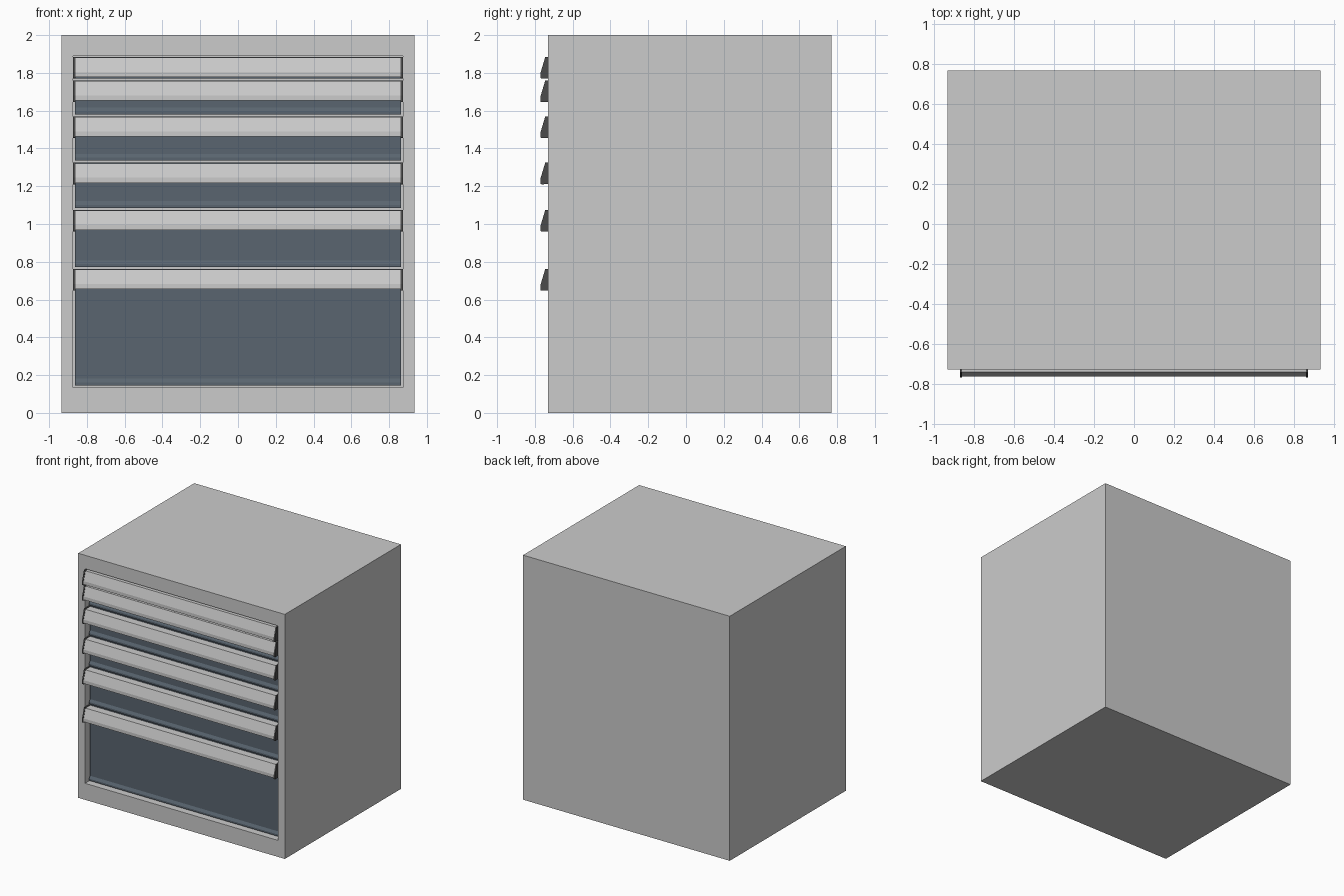
import bpy, bmesh

if "Cube" in bpy.data.objects:
    bpy.data.objects.remove(bpy.data.objects["Cube"])


def material(name, rgb):
    m = bpy.data.materials.new(name)
    m.diffuse_color = (*rgb, 1)
    m.use_nodes = True
    m.node_tree.nodes["Principled BSDF"].inputs["Base Color"].default_value = m.diffuse_color
    return m


blue = material("slate_blue", (0.10, 0.13, 0.16))
dark = material("dark_plastic", (0.07, 0.07, 0.07))


def extrude_x(name, profile, x0, x1, mat=None):
    """Solid prism along x from a closed (y, z) profile."""
    bm = bmesh.new()
    face = bm.faces.new([bm.verts.new((x0, y, z)) for y, z in profile])
    ext = bmesh.ops.extrude_face_region(bm, geom=[face])
    moved = [v for v in ext["geom"] if isinstance(v, bmesh.types.BMVert)]
    bmesh.ops.translate(bm, verts=moved, vec=(x1 - x0, 0, 0))
    bmesh.ops.recalc_face_normals(bm, faces=bm.faces)
    mesh = bpy.data.meshes.new(name)
    bm.to_mesh(mesh)
    bm.free()
    ob = bpy.data.objects.new(name, mesh)
    bpy.context.collection.objects.link(ob)
    if mat:
        mesh.materials.append(mat)
    return ob


FRONT, BACK = -0.73, 0.77
FACE = -0.68      # recessed drawer face
CAVITY = -0.66    # back of the front recess

# Cabinet shell: a box whose front is inset and pushed in
bm = bmesh.new()
bmesh.ops.create_cube(bm, size=1)
for v in bm.verts:
    v.co = (v.co.x * 1.87, BACK if v.co.y > 0 else FRONT, (v.co.z + 0.5) * 2)
bm.normal_update()
front = next(f for f in bm.faces if f.normal.y < -0.9)
bmesh.ops.inset_region(bm, faces=[front], thickness=0.05)
for v in front.verts:
    v.co.x = 0.873 if v.co.x > 0 else -0.873
    v.co.z = 1.89 if v.co.z > 1 else 0.135
ext = bmesh.ops.extrude_discrete_faces(bm, faces=[front])
for v in ext["faces"][0].verts:
    v.co.y = CAVITY
bmesh.ops.recalc_face_normals(bm, faces=bm.faces)
mesh = bpy.data.meshes.new("cabinet_shell")
bm.to_mesh(mesh)
bm.free()
bpy.context.collection.objects.link(bpy.data.objects.new("cabinet_shell", mesh))

# Drawers, top to bottom: handle top height, then the panel below it
tops = [1.885, 1.76, 1.57, 1.325, 1.075, 0.762]
for i, top in enumerate(tops):
    n = i + 1
    bottom = tops[n] + 0.011 if n < len(tops) else 0.146

    # Drawer front with a small outward lip along its bottom edge
    extrude_x(f"drawer_front_{n}", [
        (CAVITY, top), (FACE, top), (FACE, bottom + 0.035),
        (FACE - 0.012, bottom + 0.015), (FACE - 0.012, bottom),
        (CAVITY, bottom)], -0.863, 0.863, blue)

    # Bent sheet handle, open underneath as a finger grip
    extrude_x(f"handle_{n}", [
        (FACE, top - 0.004), (-0.742, top - 0.004), (-0.765, top - 0.08),
        (-0.765, top - 0.107), (-0.755, top - 0.107), (-0.755, top - 0.08),
        (-0.736, top - 0.014), (FACE, top - 0.014)], -0.864, 0.864)

    # Dark end caps closing both handle ends
    for side, s in (("left", -1), ("right", 1)):
        extrude_x(f"handle_cap_{side}_{n}", [
            (FACE, top), (-0.745, top), (-0.769, top - 0.08),
            (-0.769, top - 0.113), (-0.764, top - 0.115), (FACE, top - 0.112)],
            s * 0.861, s * 0.8725, dark)
